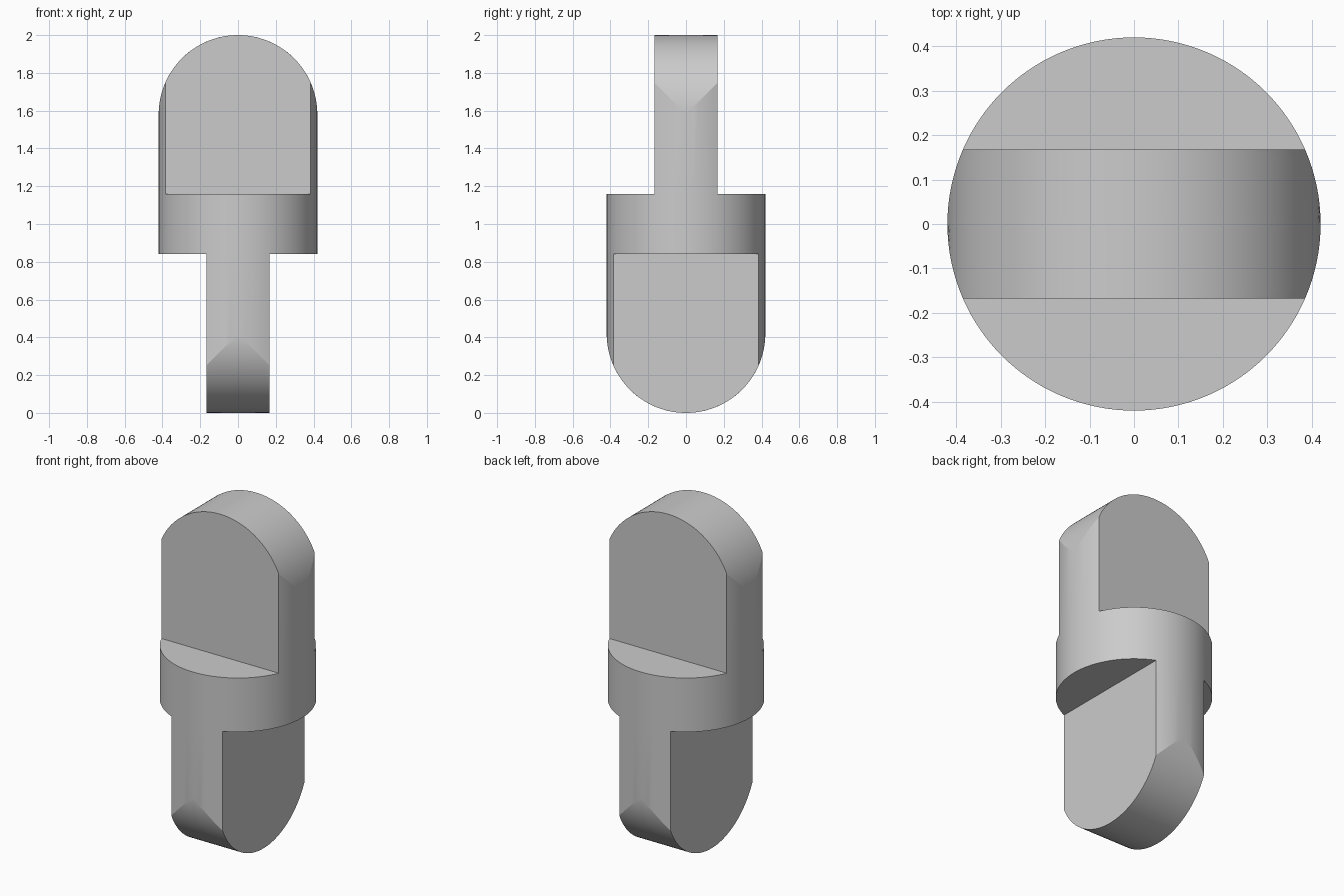
import bpy
import bmesh
import math
from mathutils import Matrix

if "Cube" in bpy.data.objects:
    bpy.data.objects.remove(bpy.data.objects["Cube"])

R = 0.42        # body radius
HALF = 0.168    # half thickness of each tongue
STEP = 0.16     # half height of the centre collar
H = 1.0         # half height of the whole part
PHI = math.asin(HALF / R)   # half angle of the round tongue sides
SIDE, GAP, ARC = 16, 30, 64  # segments: tongue side, collar between, arch

bm = bmesh.new()


def on_circle(angle, z):
    return (R * math.cos(angle), R * math.sin(angle), z)


def tongue(place):
    """Arched tongue standing on the collar, with the two flat shelves beside it."""
    rows = []
    for j in range(SIDE + 1):
        phi = PHI * (2 * j / SIDE - 1)
        x, y, lean = R * math.cos(phi), R * math.sin(phi), abs(phi)
        row = [(x, y, STEP)]
        for i in range(ARC + 1):
            t = lean + (math.pi - 2 * lean) * i / ARC
            row.append((R * math.cos(t), y, H - R + R * math.sin(t)))
        row.append((-x, y, STEP))
        rows.append([bm.verts.new(place @ Matrix.Translation(p).to_translation()) for p in row])
    for a, b in zip(rows, rows[1:]):
        for i in range(len(a) - 1):
            bm.faces.new((a[i], a[i + 1], b[i + 1], b[i]))
    # Flat front and back
    bm.faces.new(rows[0])
    bm.faces.new(rows[-1])
    # Shelves
    for turn in (0, math.pi):
        pts = [on_circle(turn + PHI + (math.pi / 2 - 2 * PHI) * i / GAP, STEP) for i in range(GAP)]
        pts += [on_circle(turn + math.pi / 2 - PHI + 2 * PHI * i / SIDE, STEP) for i in range(SIDE)]
        pts += [on_circle(turn + math.pi / 2 + PHI + (math.pi / 2 - 2 * PHI) * i / GAP, STEP)
                for i in range(GAP + 1)]
        bm.faces.new([bm.verts.new(place @ Matrix.Translation(p).to_translation()) for p in pts])


# The lower end is the upper end flipped over and turned a quarter
up = Matrix.Translation((0, 0, H))
down = up @ Matrix.Rotation(math.pi / 2, 4, 'Z') @ Matrix.Rotation(math.pi, 4, 'X')
tongue(up)
tongue(down)

# Collar wall, with vertices matching the tongue sides
angles = []
for q in range(4):
    base = q * math.pi / 2
    angles += [base - PHI + 2 * PHI * i / SIDE for i in range(SIDE)]
    angles += [base + PHI + (math.pi / 2 - 2 * PHI) * i / GAP for i in range(GAP)]
low = [bm.verts.new(on_circle(a, H - STEP)) for a in angles]
top = [bm.verts.new(on_circle(a, H + STEP)) for a in angles]
for i in range(len(angles)):
    bm.faces.new((low[i - 1], low[i], top[i], top[i - 1]))

# Weld into one closed solid
bmesh.ops.remove_doubles(bm, verts=bm.verts, dist=0.0001)
bmesh.ops.recalc_face_normals(bm, faces=bm.faces)
mesh = bpy.data.meshes.new("coupling_body")
bm.to_mesh(mesh)
bm.free()
body = bpy.data.objects.new("coupling_body", mesh)
bpy.context.collection.objects.link(body)

# Smooth round sides, keep the creases
body.select_set(True)
bpy.context.view_layer.objects.active = body
bpy.ops.object.shade_smooth_by_angle(angle=math.radians(10))
